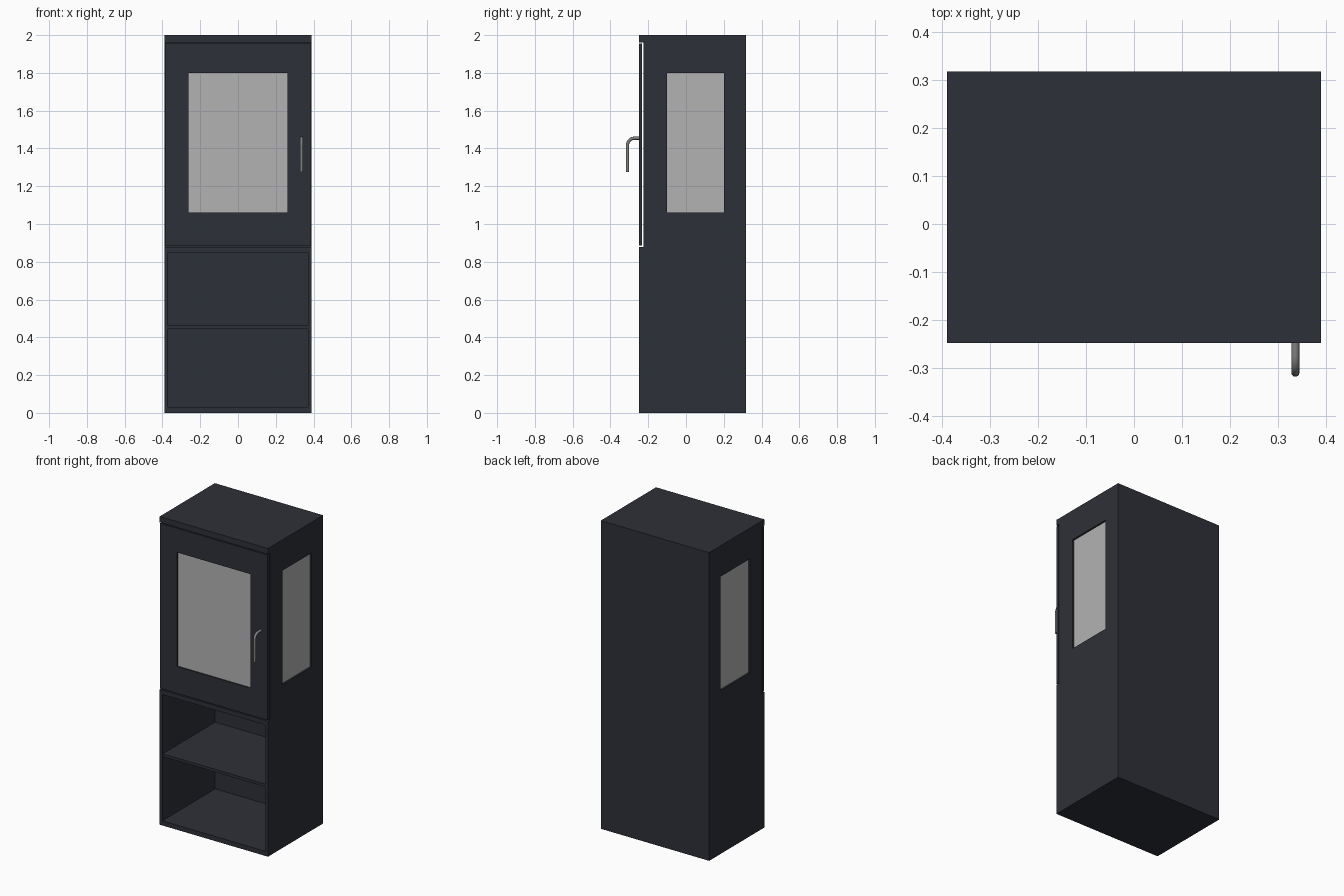
import bpy, bmesh, math

if "Cube" in bpy.data.objects:
    bpy.data.objects.remove(bpy.data.objects["Cube"])


def material(name, colour):
    m = bpy.data.materials.new(name)
    m.diffuse_color = (*colour, 1)
    m.use_nodes = True
    m.node_tree.nodes["Principled BSDF"].inputs["Base Color"].default_value = m.diffuse_color
    return m


steel = material("dark_steel", (0.027, 0.030, 0.040))
glass = material("grey_glass", (0.45, 0.45, 0.45))
metal = material("handle_metal", (0.22, 0.22, 0.21))


def box(name, x, y, z, mat=None):
    """Axis-aligned box from (min, max) ranges."""
    bm = bmesh.new()
    bmesh.ops.create_cube(bm, size=1)
    for v in bm.verts:
        v.co = [r[0] + (c + 0.5) * (r[1] - r[0]) for r, c in zip((x, y, z), v.co)]
    me = bpy.data.meshes.new(name)
    bm.to_mesh(me)
    bm.free()
    ob = bpy.data.objects.new(name, me)
    bpy.context.collection.objects.link(ob)
    if mat:
        me.materials.append(mat)
    return ob


def cut(ob, x, y, z):
    """Subtract a box from ob."""
    cutter = box("cutter", x, y, z)
    cutter.hide_render = True
    mod = ob.modifiers.new("cut", "BOOLEAN")
    mod.operation = "DIFFERENCE"
    mod.solver = "EXACT"
    mod.object = cutter
    bpy.context.view_layer.objects.active = ob
    bpy.ops.object.modifier_apply(modifier=mod.name)
    bpy.data.objects.remove(cutter, do_unlink=True)


W, FRONT, BACK = 0.389, -0.248, 0.318
WIN_Z = (1.06, 1.80)

# Cabinet body: door recess, open log store, fire chamber, side windows
body = box("cabinet_body", (-W, W), (FRONT, BACK), (0, 2), steel)
cut(body, (-0.5, 0.5), (-0.5, -0.226), (0.878, 1.962))
cut(body, (-0.37, 0.37), (-0.5, 0.295), (0.03, 0.85))
cut(body, (-0.36, 0.36), (-0.5, 0.29), (0.92, 1.92))
cut(body, (-0.5, 0.5), (-0.10, 0.20), WIN_Z)

# Shelf in the log store
box("log_shelf", (-0.37, 0.37), (-0.243, 0.295), (0.445, 0.463), steel)

# Door with window opening, floating just in front of the body
door = box("door", (-W + 0.002, W - 0.002), (FRONT, -0.232), (0.885, 1.956), steel)
cut(door, (-0.263, 0.263), (-0.5, 0), WIN_Z)

# Glass panes, slightly recessed
box("door_glass", (-0.263, 0.263), (-0.240, -0.234), WIN_Z, glass)
for side, s in (("left", -1), ("right", 1)):
    box(side + "_side_glass", sorted((s * 0.366, s * 0.378)), (-0.10, 0.20), WIN_Z, glass)

# Bent tube handle
R, HX, HY, HZ = 0.036, 0.336, -0.3095, 1.454
path = [(HX, -0.240, HZ)]
for i in range(9):
    a = math.pi / 2 * i / 8
    path.append((HX, HY + R - R * math.sin(a), HZ - R + R * math.cos(a)))
path.append((HX, HY, 1.275))
cu = bpy.data.curves.new("door_handle", "CURVE")
cu.dimensions = "3D"
cu.bevel_depth = 0.0085
cu.bevel_resolution = 4
cu.use_fill_caps = True
sp = cu.splines.new("POLY")
sp.points.add(len(path) - 1)
for p, co in zip(sp.points, path):
    p.co = (*co, 1)
cu.materials.append(metal)
handle = bpy.data.objects.new("door_handle", cu)
bpy.context.collection.objects.link(handle)
bpy.ops.object.select_all(action="DESELECT")
handle.select_set(True)
bpy.context.view_layer.objects.active = handle
bpy.ops.object.convert(target="MESH")
bpy.ops.object.shade_smooth_by_angle(angle=math.radians(40))
